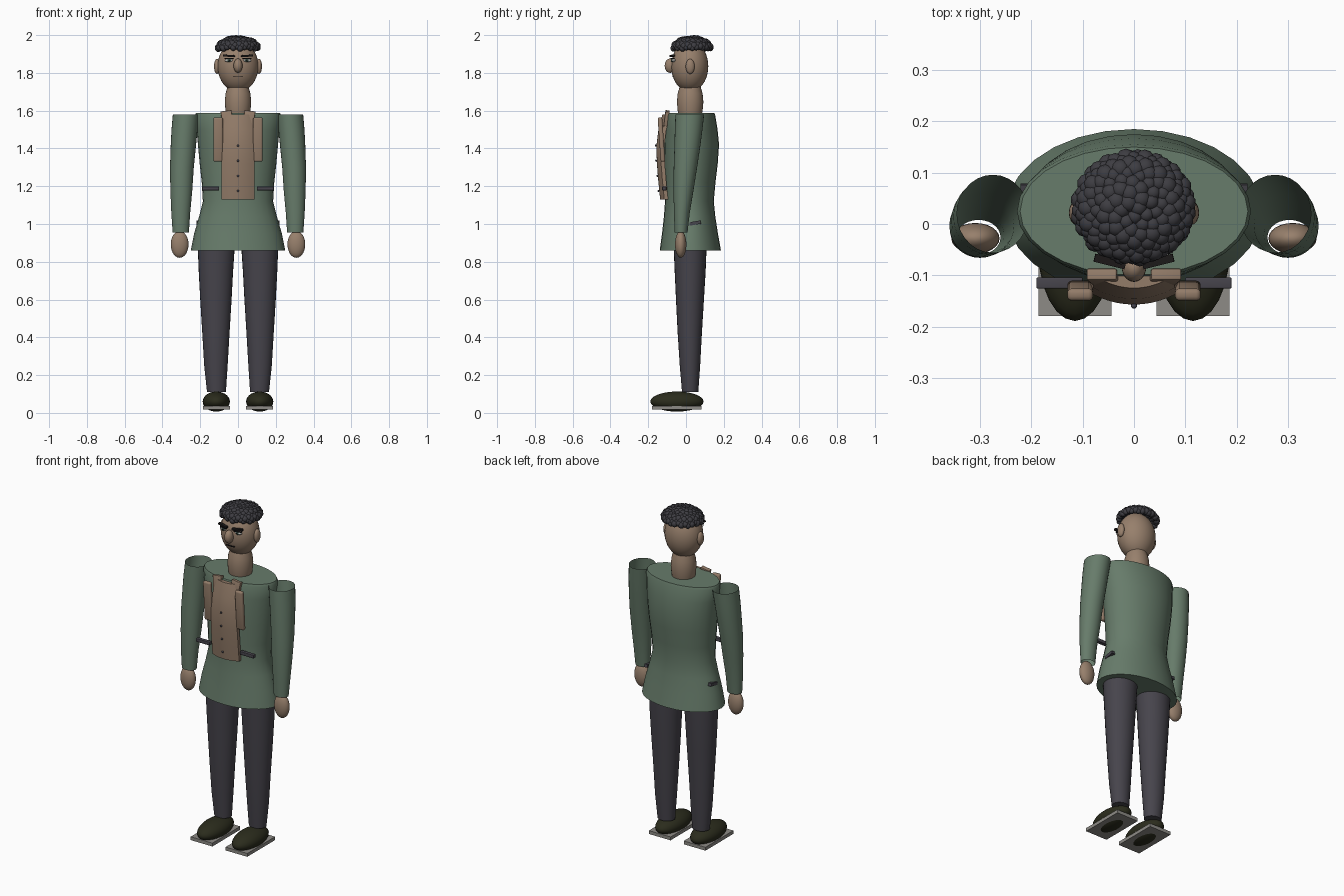
import bpy, bmesh, math
from mathutils import Matrix, Vector

if "Cube" in bpy.data.objects:
    bpy.data.objects.remove(bpy.data.objects["Cube"])


def material(name, rgb):
    m = bpy.data.materials.new(name)
    m.diffuse_color = (*rgb, 1)
    m.use_nodes = True
    m.node_tree.nodes["Principled BSDF"].inputs["Base Color"].default_value = m.diffuse_color
    return m


GREEN = material("coat green", (0.135, 0.2, 0.145))
CHAR = material("trouser charcoal", (0.062, 0.058, 0.072))
SKIN = material("skin", (0.31, 0.215, 0.15))
TAN = material("shirt tan", (0.29, 0.2, 0.14))
HAIR = material("hair dark", (0.047, 0.046, 0.054))
SHOE = material("shoe dark olive", (0.024, 0.025, 0.012))
SOLE = material("sole grey", (0.27, 0.26, 0.24))
BLACK = material("black", (0.012, 0.01, 0.01))
WHITE = material("eye white", (0.5, 0.5, 0.48))
IRIS = material("iris green", (0.06, 0.13, 0.1))


def finish(bm, name, mat, angle=40):
    bmesh.ops.recalc_face_normals(bm, faces=bm.faces[:])
    me = bpy.data.meshes.new(name)
    bm.to_mesh(me)
    bm.free()
    me.materials.append(mat)
    ob = bpy.data.objects.new(name, me)
    bpy.context.collection.objects.link(ob)
    bpy.ops.object.select_all(action='DESELECT')
    ob.select_set(True)
    bpy.context.view_layer.objects.active = ob
    bpy.ops.object.shade_smooth_by_angle(angle=math.radians(angle))
    return ob


def ellipsoid(name, mat, loc, radii, seg=24, rings=14):
    bm = bmesh.new()
    bmesh.ops.create_uvsphere(bm, u_segments=seg, v_segments=rings, radius=1,
                              matrix=Matrix.Translation(loc) @ Matrix.Diagonal((*radii, 1)))
    return finish(bm, name, mat)


def box(name, mat, loc, size, rot=(0, 0, 0), bevel=0):
    bm = bmesh.new()
    bmesh.ops.create_cube(bm, size=1, matrix=Matrix.Diagonal((*size, 1)))
    if bevel:
        bmesh.ops.bevel(bm, geom=bm.edges[:], offset=bevel, segments=3, affect='EDGES', profile=0.5)
    for i, axis in enumerate("XYZ"):
        bmesh.ops.rotate(bm, verts=bm.verts[:], matrix=Matrix.Rotation(rot[i], 3, axis))
    bmesh.ops.translate(bm, verts=bm.verts[:], vec=loc)
    return finish(bm, name, mat)


def loft(name, mat, rows, seg=28, caps=True):
    """Stack of ellipses: each row is (z, centre x, centre y, radius x, radius y)."""
    bm = bmesh.new()
    rings = [[bm.verts.new((cx + rx * math.cos(2 * math.pi * i / seg),
                            cy + ry * math.sin(2 * math.pi * i / seg), z)) for i in range(seg)]
             for z, cx, cy, rx, ry in rows]
    for a, b in zip(rings, rings[1:]):
        for i in range(seg):
            j = (i + 1) % seg
            bm.faces.new((a[i], a[j], b[j], b[i]))
    if caps:
        bm.faces.new(rings[0])
        bm.faces.new(rings[-1])
    return finish(bm, name, mat)


# Coat body with flared hem
loft("coat_body", GREEN, [
    (0.86, 0, 0.023, 0.250, 0.162), (0.95, 0, 0.021, 0.232, 0.148),
    (1.04, 0, 0.019, 0.206, 0.136), (1.12, 0, 0.018, 0.186, 0.129),
    (1.22, 0, 0.022, 0.192, 0.134), (1.32, 0, 0.027, 0.203, 0.141),
    (1.42, 0, 0.030, 0.212, 0.145), (1.50, 0, 0.028, 0.220, 0.139),
    (1.575, 0, 0.025, 0.228, 0.130), (1.588, 0, 0.025, 0.222, 0.125)])

for s, side in ((-1, "left"), (1, "right")):
    # Open sleeve and hand
    sleeve = loft(side + "_sleeve", GREEN, [
        (0.955, s * 0.303, -0.026, 0.043, 0.034), (1.06, s * 0.303, -0.022, 0.050, 0.042),
        (1.18, s * 0.300, -0.013, 0.058, 0.053), (1.30, s * 0.297, -0.003, 0.063, 0.062),
        (1.42, s * 0.289, 0.008, 0.067, 0.069), (1.50, s * 0.283, 0.014, 0.069, 0.073),
        (1.58, s * 0.275, 0.020, 0.070, 0.076)], caps=False)
    ellipsoid(side + "_hand", SKIN, (s * 0.309, -0.028, 0.892), (0.047, 0.030, 0.071))
    # Trouser leg, shoe and sole
    loft(side + "_trouser_leg", CHAR, [
        (0.11, s * 0.114, 0.022, 0.050, 0.043), (0.25, s * 0.117, 0.021, 0.062, 0.054),
        (0.42, s * 0.117, 0.020, 0.072, 0.064), (0.60, s * 0.117, 0.021, 0.083, 0.074),
        (0.75, s * 0.117, 0.022, 0.091, 0.082), (0.90, s * 0.115, 0.022, 0.099, 0.088)])
    ellipsoid(side + "_shoe", SHOE, (s * 0.115, -0.048, 0.060), (0.072, 0.141, 0.053))
    box(side + "_sole", SOLE, (s * 0.115, -0.048, 0.027), (0.143, 0.262, 0.020))
    # Lapel, collar, belt piece and hip pocket
    box(side + "_lapel", TAN, (s * 0.105, -0.130, 1.447), (0.050, 0.024, 0.235),
        (math.radians(4), 0, 0), 0.009)
    box(side + "_collar", TAN, (s * 0.058, -0.103, 1.560), (0.058, 0.022, 0.078),
        (math.radians(-8), math.radians(s * 8), 0), 0.003)
    box(side + "_belt", CHAR, (s * 0.145, -0.115, 1.188), (0.090, 0.022, 0.020), bevel=0.003)
    box(side + "_hip_pocket", CHAR, (s * 0.211, 0.048, 1.005), (0.020, 0.060, 0.018),
        (math.radians(10), 0, 0))
    # Ear, brow and eye
    ellipsoid(side + "_ear", SKIN, (s * 0.111, 0.022, 1.834), (0.016, 0.024, 0.040), 16, 10)
    box(side + "_brow", BLACK, (s * 0.047, -0.073, 1.890), (0.062, 0.016, 0.010),
        (0, math.radians(-s * 4), math.radians(s * 14)))
    ellipsoid(side + "_eye", WHITE, (s * 0.047, -0.064, 1.866), (0.024, 0.011, 0.009), 16, 8)
    ellipsoid(side + "_iris", IRIS, (s * 0.047, -0.072, 1.866), (0.010, 0.006, 0.009), 12, 8)
    ellipsoid(side + "_pupil", BLACK, (s * 0.047, -0.077, 1.866), (0.005, 0.003, 0.005), 10, 6)
    box(side + "_lash", BLACK, (s * 0.047, -0.071, 1.876), (0.046, 0.010, 0.004),
        (0, 0, math.radians(s * 14)))

# Curved shirt front, closed slab swept along a bulging profile
bm = bmesh.new()
N = 10
sections = []
for z, hw, y in ((1.13, 0.088, -0.137), (1.22, 0.088, -0.146), (1.32, 0.087, -0.154),
                 (1.41, 0.085, -0.157), (1.50, 0.080, -0.146), (1.58, 0.074, -0.125)):
    us = [2 * i / N - 1 for i in range(N + 1)]
    front = [bm.verts.new((u * hw, y + 0.022 * u * u, z)) for u in us]
    back = [bm.verts.new((u * hw, y + 0.024 + 0.018 * u * u, z)) for u in reversed(us)]
    sections.append(front + back)
for a, b in zip(sections, sections[1:]):
    for i in range(len(a)):
        j = (i + 1) % len(a)
        bm.faces.new((a[i], a[j], b[j], b[i]))
bm.faces.new(sections[0])
bm.faces.new(sections[-1])
finish(bm, "shirt_front", TAN)

# Shirt buttons
for i, y in enumerate((-0.145, -0.152, -0.158, -0.160)):
    ellipsoid("button_%d" % (i + 1), CHAR, (0, y, 1.175 + 0.08 * i), (0.006, 0.005, 0.006), 10, 6)

# Neck, head, nose and mouth
loft("neck", SKIN, [(1.57, 0, 0.022, 0.060, 0.060), (1.60, 0, 0.022, 0.066, 0.066),
                    (1.645, 0, 0.022, 0.070, 0.070), (1.69, 0, 0.022, 0.066, 0.066),
                    (1.725, 0, 0.022, 0.056, 0.056)])
ellipsoid("head", SKIN, (0, 0.020, 1.835), (0.108, 0.098, 0.135), 32, 20)
ellipsoid("nose", SKIN, (0, -0.084, 1.838), (0.024, 0.029, 0.038), 18, 12)
box("mouth", BLACK, (0, -0.070, 1.779), (0.052, 0.010, 0.004))

# Curly hair: small balls spread over the crown
bm = bmesh.new()
COUNT = 150
golden = math.pi * (3 - math.sqrt(5))
for i in range(COUNT):
    h = 1 - (i + 0.5) / COUNT
    r = math.sqrt(1 - h * h)
    a = i * golden
    loc = Vector((0.105 * r * math.cos(a), 0.032 + 0.097 * r * math.sin(a), 1.929 + 0.053 * h))
    size = 0.0175 + 0.0025 * math.sin(i * 2.3)
    bmesh.ops.create_icosphere(bm, subdivisions=2, radius=size, matrix=Matrix.Translation(loc))
finish(bm, "curly_hair", HAIR, 60)
